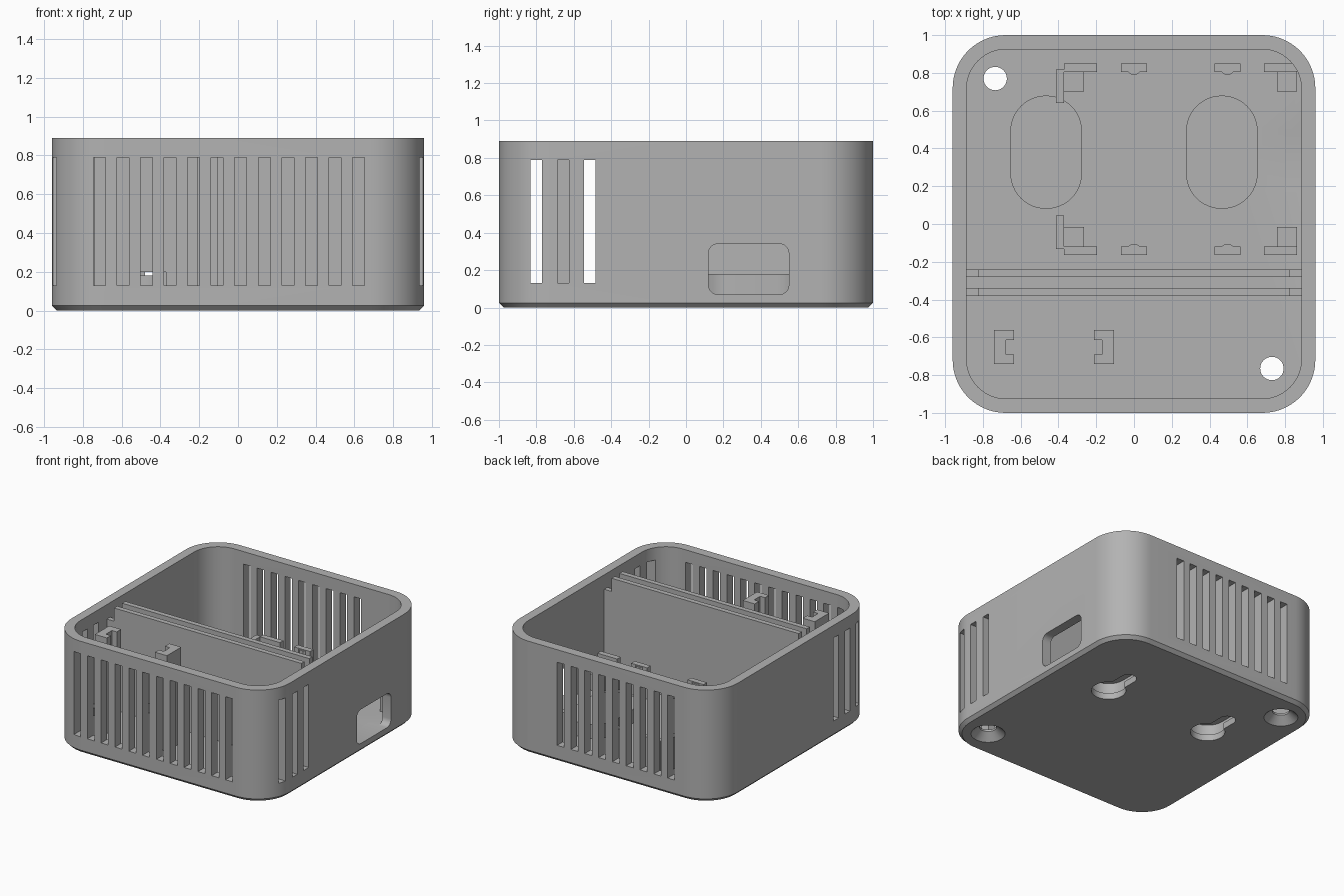
import bpy, bmesh, math
from mathutils import Vector

cube = bpy.data.objects.get("Cube")
if cube:
    bpy.data.objects.remove(cube, do_unlink=True)

grey = bpy.data.materials.new("plain grey")
grey.use_nodes = True
colour = (0.45, 0.45, 0.45, 1)
grey.diffuse_color = colour
grey.node_tree.nodes["Principled BSDF"].inputs["Base Color"].default_value = colour

WALL_X, WALL_Y, HEIGHT, FLOOR = 0.96, 1.0, 0.89, 0.07
SLOT_LOW, SLOT_HIGH, SLOT_HALF = 0.13, 0.79, 0.031


def rounded(hx, hy, r, cx=0, cy=0, n=14):
    """Outline of a rounded rectangle, counter-clockwise."""
    pts = []
    for k, (sx, sy) in enumerate(((1, 1), (-1, 1), (-1, -1), (1, -1))):
        for i in range(n + 1):
            a = (k + i / n) * math.pi / 2
            p = Vector((cx + sx * (hx - r) + r * math.cos(a),
                        cy + sy * (hy - r) + r * math.sin(a)))
            if not pts or (p - pts[-1]).length > 1e-5:
                pts.append(p)
    if (pts[0] - pts[-1]).length < 1e-5:
        pts.pop()
    return pts


def loft(bm, layers):
    """Skin outlines stacked along z and cap both ends."""
    rings = [[bm.verts.new((p[0], p[1], z)) for p in pts] for pts, z in layers]
    for a, b in zip(rings, rings[1:]):
        for i in range(len(a)):
            j = (i + 1) % len(a)
            bm.faces.new((a[i], a[j], b[j], b[i]))
    bm.faces.new(rings[0][::-1])
    bm.faces.new(rings[-1])


def box(bm, x0, x1, y0, y1, z0, z1):
    loft(bm, [([(x0, y0), (x1, y0), (x1, y1), (x0, y1)], z) for z in (z0, z1)])


def finish(bm, name):
    bmesh.ops.recalc_face_normals(bm, faces=bm.faces)
    mesh = bpy.data.meshes.new(name)
    bm.to_mesh(mesh)
    bm.free()
    mesh.materials.append(grey)
    ob = bpy.data.objects.new(name, mesh)
    bpy.context.collection.objects.link(ob)
    return ob


def prism(name, *layers):
    bm = bmesh.new()
    loft(bm, layers)
    return finish(bm, name)


def carve(ob, cutters):
    for c in cutters:
        mod = ob.modifiers.new(c.name, "BOOLEAN")
        mod.operation, mod.solver, mod.object = "DIFFERENCE", "EXACT", c
    bpy.context.view_layer.update()
    deps = bpy.context.evaluated_depsgraph_get()
    mesh = bpy.data.meshes.new_from_object(ob.evaluated_get(deps))
    ob.modifiers.clear()
    ob.data = mesh


def smooth(ob):
    ob.data.polygons.foreach_set("use_smooth", [True] * len(ob.data.polygons))
    ob.data.set_sharp_from_angle(angle=math.radians(30))


# Open case with chamfered foot
outer = rounded(WALL_X, WALL_Y, 0.28)
inner = rounded(0.887, 0.925, 0.21)
case = prism("case", (rounded(0.935, 0.975, 0.255), 0), (outer, 0.025),
             (outer, HEIGHT), (inner, HEIGHT), (inner, FLOOR))

# Vent slots in the front, back and sides
bm = bmesh.new()
for i in range(12):
    x = -0.715 + 0.1215 * i
    box(bm, x - SLOT_HALF, x + SLOT_HALF, -1.1, -0.85, SLOT_LOW, SLOT_HIGH)
for i in range(9):
    x = -0.57 + 0.1215 * i
    box(bm, x - SLOT_HALF, x + SLOT_HALF, 0.85, 1.1, SLOT_LOW, SLOT_HIGH)
for side in (-1, 1):
    for y in (-0.8, -0.657, -0.515):
        x0, x1 = sorted((side * 0.7, side * 1.1))
        box(bm, x0, x1, y - SLOT_HALF, y + SLOT_HALF, SLOT_LOW, SLOT_HIGH)
# Countersunk screw holes
for x, y in ((-0.735, 0.77), (0.73, -0.765)):
    loft(bm, [(rounded(r, r, r, x, y, 8), z)
              for r, z in ((0.145, -0.02), (0.062, 0.055), (0.062, 0.1))])
vents = finish(bm, "vent_cutter")

# Rounded port opening in the side wall
port = prism("port_cutter", (rounded(0.135, 0.215, 0.05, 0, 0, 6), 0.8),
             (rounded(0.135, 0.215, 0.05, 0, 0, 6), 1.1))
port.rotation_euler = (0, math.pi / 2, 0)
port.location = (0, 0.335, 0.205)

# Keyhole hangers: wide entry, narrow neck and hidden cavity under a raised boss
cutters = [vents, port]
bosses = []
for side, x in (("right", -0.465), ("left", 0.465)):
    entry, neck, room = (rounded(0.125, 0.125, 0.125, x, 0.27, 8),
                         rounded(0.06, 0.17, 0.06, x, 0.38, 8),
                         rounded(0.135, 0.245, 0.135, x, 0.38, 8))
    holes = [prism("entry_cutter", (entry, -0.1), (entry, 0.09)),
             prism("neck_cutter", (neck, -0.1), (neck, 0.1)),
             prism("cavity_cutter", (room, 0.05), (room, 0.135))]
    cutters += holes
    shape = rounded(0.19, 0.3, 0.19, x, 0.38, 12)
    boss = prism(side + "_keyhole_boss", (shape, FLOOR), (shape, 0.18))
    carve(boss, holes)
    bosses.append(boss)
carve(case, cutters)
for c in cutters:
    bpy.data.objects.remove(c, do_unlink=True)
for ob in [case] + bosses:
    smooth(ob)

# Twin divider walls with lowered ends and a small cable opening at the floor
for name, y0, y1 in (("back_divider", -0.28, -0.24), ("front_divider", -0.38, -0.34)):
    bm = bmesh.new()
    outline = [(-0.89, 0.06), (-0.55, 0.06), (-0.55, 0.2), (-0.37, 0.2), (-0.37, 0.06),
               (0.89, 0.06), (0.89, 0.775), (0.823, 0.775), (0.823, 0.88),
               (-0.823, 0.88), (-0.823, 0.775), (-0.89, 0.775)]
    face = bm.faces.new([bm.verts.new((x, y0, z)) for x, z in outline])
    new = bmesh.ops.extrude_face_region(bm, geom=[face])["geom"]
    bmesh.ops.translate(bm, vec=(0, y1 - y0, 0),
                        verts=[v for v in new if isinstance(v, bmesh.types.BMVert)])
    finish(bm, name)

# Tall C-shaped card holders facing each other
for name, x, s in (("right_card_holder", -0.74, 1), ("left_card_holder", -0.107, -1)):
    plan = [(0, -0.74), (0.105, -0.74), (0.105, -0.69), (0.062, -0.69),
            (0.062, -0.615), (0.105, -0.615), (0.105, -0.56), (0, -0.56)]
    plan = [(x + s * px, y) for px, y in plan]
    prism(name, (plan, 0.06), (plan, 0.83))

# Circuit board mounts, mirrored about the board's middle line
MID, CLIP, REST = 0.343, 0.32, 0.2
for end, s in (("back", 1), ("front", -1)):
    def block(bm, x0, x1, d0, d1, top):
        y0, y1 = sorted((MID + s * d0, MID + s * d1))
        box(bm, x0, x1, y0, y1, 0.06, top)

    bm = bmesh.new()
    block(bm, -0.37, -0.195, 0.462, 0.506, CLIP)
    block(bm, -0.412, -0.37, 0.298, 0.475, CLIP)
    block(bm, -0.37, -0.265, 0.358, 0.462, REST)
    finish(bm, end + "_right_corner_mount")

    bm = bmesh.new()
    block(bm, 0.688, 0.863, 0.462, 0.506, CLIP)
    block(bm, 0.757, 0.863, 0.358, 0.462, REST)
    finish(bm, end + "_left_corner_mount")

    for label, x in (("middle", 0), ("left", 0.495)):
        bm = bmesh.new()
        block(bm, x - 0.07, x + 0.07, 0.462, 0.506, CLIP)
        # small retaining nub on the board side
        plan = [(x + px, MID + s * d) for px, d in
                ((-0.035, 0.465), (-0.015, 0.449), (0.015, 0.449), (0.035, 0.465))]
        loft(bm, [(plan, 0.27), (plan, CLIP - 0.005)])
        finish(bm, end + "_" + label + "_board_clip")
